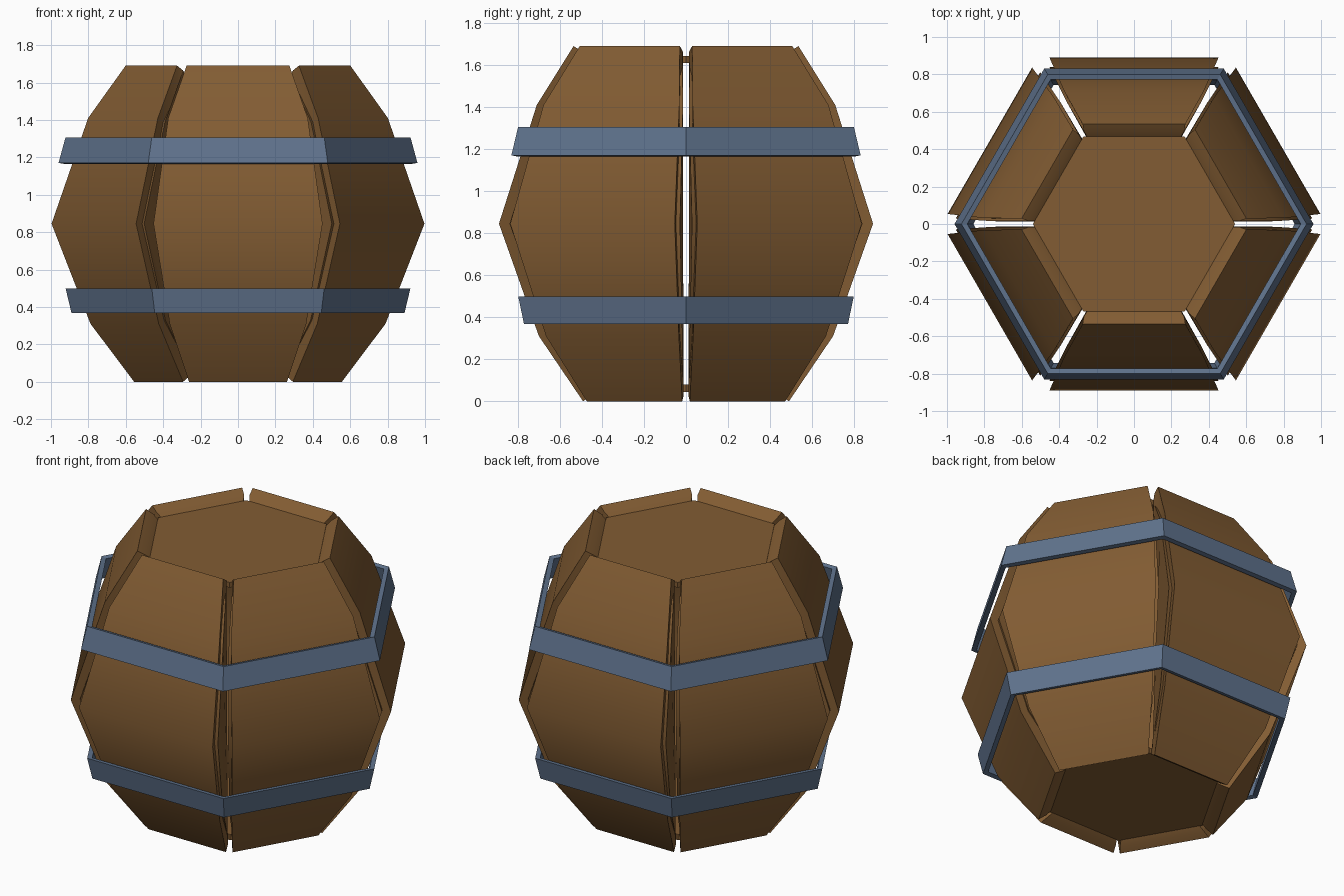
import bpy, bmesh, math
from mathutils import Matrix

if "Cube" in bpy.data.objects:
    bpy.data.objects.remove(bpy.data.objects["Cube"])

def material(name, rgb):
    m = bpy.data.materials.new(name)
    m.diffuse_color = (*rgb, 1)
    m.use_nodes = True
    m.node_tree.nodes["Principled BSDF"].inputs["Base Color"].default_value = m.diffuse_color
    return m

wood = material("brown_wood", (0.225, 0.108, 0.033))
iron = material("blue_grey_iron", (0.115, 0.17, 0.265))

def finish(name, bm, mat, smooth=None):
    bmesh.ops.recalc_face_normals(bm, faces=bm.faces)
    me = bpy.data.meshes.new(name)
    bm.to_mesh(me)
    bm.free()
    me.materials.append(mat)
    if smooth:
        me.shade_smooth()
        me.set_sharp_from_angle(angle=math.radians(smooth))
    ob = bpy.data.objects.new(name, me)
    bpy.context.collection.objects.link(ob)
    return ob

# Stave cross-section as (distance from axis, height, half width)
outer = [(.49, 0, .262), (.70, .31, .365), (.89, .845, .452),
         (.71, 1.41, .373), (.535, 1.69, .275)]
inner = [(.495, 1.665, .268), (.462, 1.635, .248), (.662, 1.388, .365),
         (.84, .845, .452), (.655, .33, .358), (.42, .05, .228), (.45, .024, .246)]

def stave(name, angle):
    bm = bmesh.new()
    loop = outer + inner
    n = len(loop)
    left = [bm.verts.new((a, -w, z)) for a, z, w in loop]
    right = [bm.verts.new((a, w, z)) for a, z, w in loop]
    for i in range(n):
        j = (i + 1) % n
        bm.faces.new((left[i], left[j], right[j], right[i]))
    sides = [bm.faces.new(left), bm.faces.new(right[::-1])]
    bmesh.ops.triangulate(bm, faces=sides)
    bm.transform(Matrix.Rotation(angle, 4, 'Z'))
    finish(name, bm, wood, 40)

for k in range(6):
    stave(f"stave_{k + 1}", math.radians(30 + 60 * k))

# Hexagonal part swept from a closed (apothem, height) section
def hex_ring(name, section, mat):
    bm = bmesh.new()
    rings = []
    for a, z in section:
        r = a / math.cos(math.pi / 6)
        rings.append([bm.verts.new((r * math.cos(k * math.pi / 3),
                                    r * math.sin(k * math.pi / 3), z)) for k in range(6)])
    for i, ring in enumerate(rings):
        nxt = rings[(i + 1) % len(rings)]
        for k in range(6):
            j = (k + 1) % 6
            bm.faces.new((ring[k], ring[j], nxt[j], nxt[k]))
    finish(name, bm, mat)

hex_ring("upper_hoop", [(.831, 1.17), (.799, 1.305), (.772, 1.298), (.804, 1.165)], iron)
hex_ring("lower_hoop", [(.771, .368), (.798, .498), (.771, .495), (.744, .374)], iron)

# Flat hexagonal ends
def lid(name, apothem, z0, z1):
    bm = bmesh.new()
    r = apothem / math.cos(math.pi / 6)
    bmesh.ops.create_cone(bm, cap_ends=True, segments=6, radius1=r, radius2=r, depth=z1 - z0)
    # make a corner point along +x
    v = bm.verts[:][0].co
    bm.transform(Matrix.Translation((0, 0, (z0 + z1) / 2)) @
                 Matrix.Rotation(-math.atan2(v.y, v.x), 4, 'Z'))
    finish(name, bm, wood)

lid("top_lid", .468, 1.61, 1.642)
lid("bottom_lid", .428, .045, .08)
